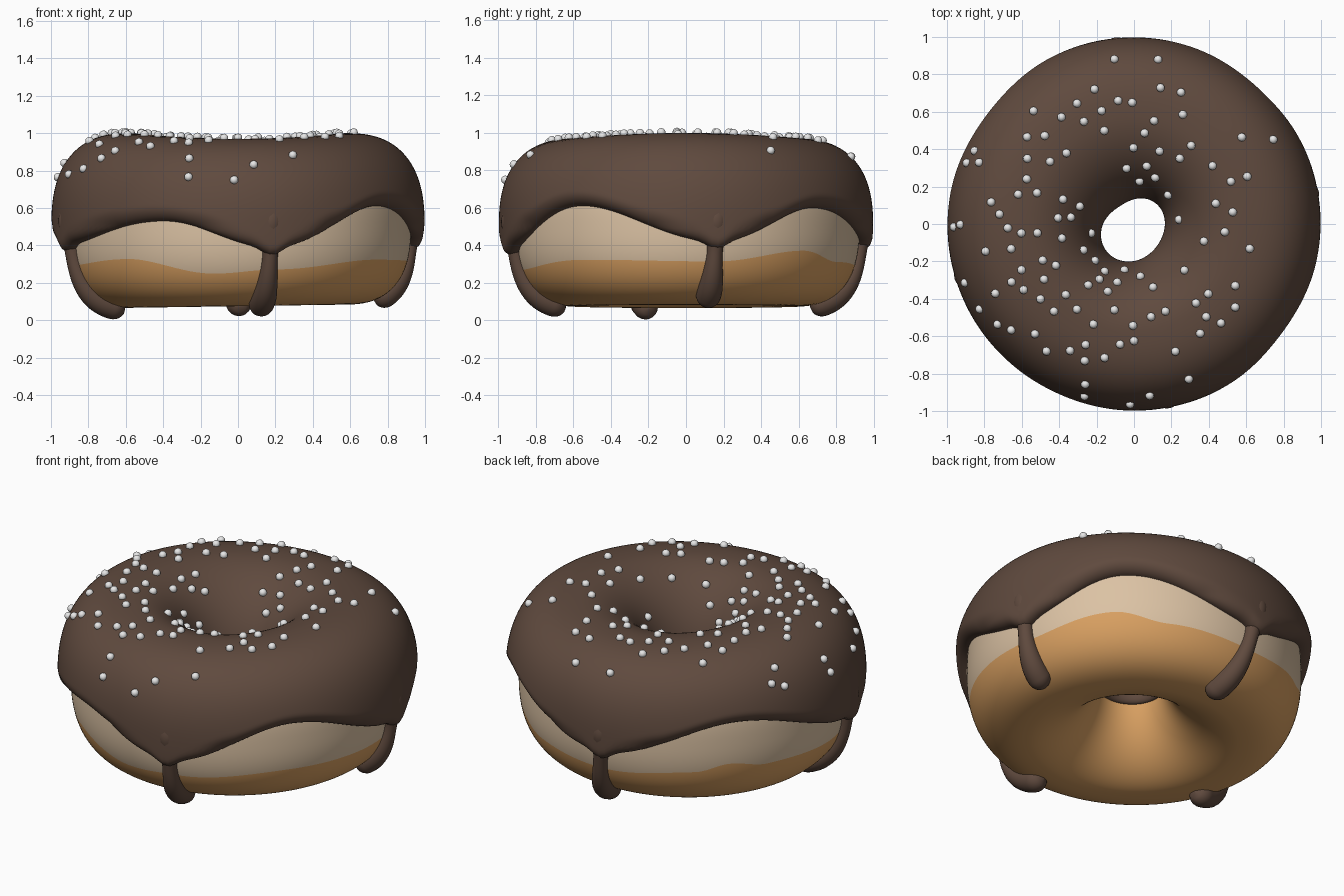
import bpy, bmesh, random
from math import sin, cos, pi, asin, acos, radians, degrees, sqrt, exp, atan2, copysign
from mathutils import Vector, Matrix

if "Cube" in bpy.data.objects:
    bpy.data.objects.remove(bpy.data.objects["Cube"])

SIDES = 180       # segments around the ring
MID_R, MID_Z = 0.58, 0.5


def material(name, rgb):
    m = bpy.data.materials.new(name)
    m.use_nodes = True
    m.diffuse_color = (*rgb, 1)
    bsdf = m.node_tree.nodes["Principled BSDF"]
    bsdf.inputs["Base Color"].default_value = (*rgb, 1)
    bsdf.inputs["Roughness"].default_value = 0.5
    return m


chocolate = material("chocolate icing", (0.115, 0.068, 0.048))
cream = material("pale dough", (0.71, 0.54, 0.37))
golden = material("golden dough", (0.69, 0.35, 0.12))
white = material("sugar white", (0.8, 0.8, 0.8))


def finish(name, bm, *mats):
    bmesh.ops.recalc_face_normals(bm, faces=bm.faces)
    for f in bm.faces:
        f.smooth = True
    me = bpy.data.meshes.new(name)
    bm.to_mesh(me)
    bm.free()
    for m in mats:
        me.materials.append(m)
    ob = bpy.data.objects.new(name, me)
    bpy.context.collection.objects.link(ob)
    return ob


def skin(rings, wrap, rule=lambda j: 0):
    """Join closed rings of points with quads; wrap joins last to first."""
    bm = bmesh.new()
    vs = [[bm.verts.new(p) for p in ring] for ring in rings]
    n = len(rings[0])
    for j in range(len(vs) if wrap else len(vs) - 1):
        a, b = vs[j], vs[(j + 1) % len(vs)]
        for i in range(n):
            k = (i + 1) % n
            bm.faces.new((a[i], a[k], b[k], b[i])).material_index = rule(j)
    if not wrap:
        bm.faces.new(vs[0])
        bm.faces.new(vs[-1])
    return bm


def around(keys, th):
    """Smooth periodic curve through (degrees, value) keys."""
    d = degrees(th) % 360
    ks = [(keys[-1][0] - 360, keys[-1][1])] + keys + [(keys[0][0] + 360, keys[0][1])]
    for (a, va), (b, vb) in zip(ks, ks[1:]):
        if a <= d <= b:
            return va + (vb - va) * (1 - cos(pi * (d - a) / (b - a))) / 2


def power(v, e):
    return copysign(abs(v) ** e, v)


def half_width(th, inner, t):
    if inner:
        hole = 0.195 - 0.033 * sin(th) + 0.018 * sin(2 * th)
        return MID_R - hole + 0.03 * t
    return 0.345 + 0.073 * t


def surface(th, phi, t=0.0):
    """Point on the ring; t = 0 is the dough skin, t = 1 the icing skin."""
    c, s = cos(phi), sin(phi)
    e = 0.8 if c > 0 else (1.0 if s > 0 else 1.1)
    r = MID_R + half_width(th, c < 0, t) * power(c, e)
    z = MID_Z + (0.425 + 0.06 * t) * power(s, e)
    z += 0.015 * cos(2 * th) * max(0, s) + 0.015 * r * cos(th) * max(0, -s)
    return Vector((r * cos(th), r * sin(th), z))


def phi_at(z):
    return asin(power((z - MID_Z) / 0.425, 1.25))


ANGLES = [2 * pi * i / SIDES for i in range(SIDES)]

# Dough: pale band on the outside, golden below and through the hole
BAKE = [(10, .31), (43, .37), (62, .31), (95, .29), (128, .33), (140, .37), (155, .33),
        (195, .30), (230, .33), (262, .25), (283, .27), (323, .32)]
PALE, GOLD = 40, 90
rings = []
for j in range(PALE + GOLD):
    ring = []
    for th in ANGLES:
        split = phi_at(around(BAKE, th))
        if j < PALE:
            phi = pi / 2 + (split - pi / 2) * j / PALE
        else:
            phi = split + (-1.5 * pi - split) * (j - PALE) / GOLD
        ring.append(surface(th, phi))
    rings.append(ring)
finish("dough", skin(rings, True, lambda j: 0 if j < PALE else 1), cream, golden)

# Icing: wavy shell whose rounded rim sinks into the dough
RIM = [(10, .42), (47, .60), (95, .42), (142, .62), (197, .41), (245, .53), (281, .39), (323, .61)]
DRIP_BASES = (10, 96, 197, 281)
ROWS = 80


def rim_z(th):
    d = degrees(th) % 360
    return around(RIM, th) - 0.04 * sum(exp(-((d - b) / 4) ** 2) for b in DRIP_BASES)


rings = []
for j in range(ROWS + 1):
    u = (1 - cos(pi * j / ROWS)) / 2
    ring = []
    for th in ANGLES:
        lo, hi = phi_at(rim_z(th)), pi + 0.15
        phi = lo + (hi - lo) * u
        d = min(1, min(phi - lo, hi - phi) / 0.13)
        t = sqrt(max(0, 1 - (1 - d) ** 2)) if 0 < j < ROWS else -0.4
        ring.append(surface(th, phi, t))
    rings.append(ring)
finish("icing", skin(rings, True), chocolate)


# Drips: tapered tubes with a round bulb, following the dough down and under
def drip(name, base, tip, end):
    n = 70
    path = []
    for i in range(n):
        u = i / (n - 1)
        th = radians(base + (tip - base) * u)
        path.append(surface(th, 0.12 + (end - 0.12) * u, 0.1))
    dist = [0]
    for a, b in zip(path, path[1:]):
        dist.append(dist[-1] + (b - a).length)
    total, rings = dist[-1], []
    for i, p in enumerate(path):
        s = dist[i]
        k = min(1, max(0, (s / total - 0.35) / 0.5))
        rad = 0.041 + 0.026 * k * k * (3 - 2 * k) + 0.03 * exp(-((s - 0.05) / 0.09) ** 2)
        over = max(0, (s - total + 0.07) / 0.07)
        rad *= sqrt(max(0.001, 1 - over * over))
        tan = (path[min(i + 1, n - 1)] - path[max(i - 1, 0)]).normalized()
        side = Vector((-p.y, p.x, 0)).normalized()
        out = tan.cross(side).normalized()
        rings.append([p + rad * (cos(a) * side + sin(a) * out)
                      for a in (2 * pi * q / 20 for q in range(20))])
    finish(name, skin(rings, False), chocolate)


drip("left_drip", 10, 8.5, -1.2)
drip("back_drip", 96, 89, -1.41)
drip("right_drip", 197, 198, -1.47)
drip("front_drip", 281, 280, -1.44)

# Sugar pearls: scattered over the icing, sparse on the left edge
random.seed(7)
spots = []
tries = 0
while len(spots) < 114 and tries < 20000:
    tries += 1
    x, y = random.uniform(-.97, .97), random.uniform(-.97, .97)
    r, th = sqrt(x * x + y * y), atan2(y, x)
    if not 0.23 < r < 0.965:
        continue
    if (x > 0.62 or (x > 0.3 and r > 0.75)) and random.random() < 0.9:
        continue
    if r > 0.8 and random.random() < 0.4:
        continue
    w = (r - MID_R) / half_width(th, r < MID_R, 1)
    if abs(w) > 0.98:
        continue
    p = surface(th, acos(power(w, 1.25 if w > 0 else 1.0)), 1)
    if all((p - q).length > 0.075 for q in spots):
        spots.append(p)
bm = bmesh.new()
for p in spots:
    bmesh.ops.create_icosphere(bm, subdivisions=2, radius=0.023,
                               matrix=Matrix.Translation(p + Vector((0, 0, 0.006))))
finish("sugar_pearls", bm, white)
